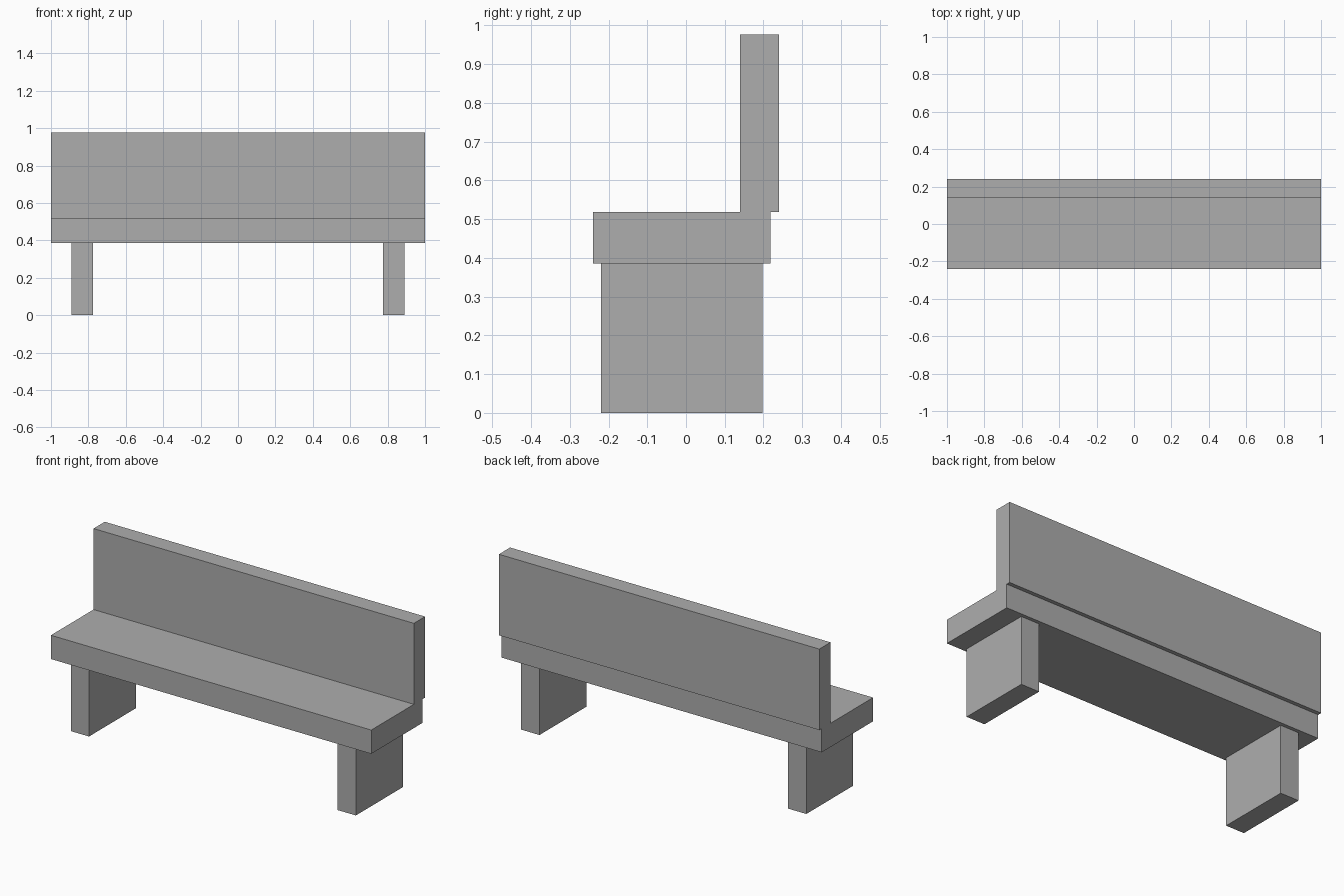
import bpy
from mathutils import Vector

cube = bpy.data.objects.get("Cube")
if cube:
    bpy.data.objects.remove(cube, do_unlink=True)

# Single plain grey
grey = bpy.data.materials.new("plain grey")
grey.use_nodes = True
colour = (0.42, 0.42, 0.42, 1)
grey.diffuse_color = colour
grey.node_tree.nodes["Principled BSDF"].inputs["Base Color"].default_value = colour


def box(name, low, high):
    """Add a box spanning two opposite corners."""
    low, high = Vector(low), Vector(high)
    bpy.ops.mesh.primitive_cube_add(size=1, location=(low + high) / 2)
    obj = bpy.context.object
    obj.name = name
    obj.scale = high - low
    bpy.ops.object.transform_apply(location=False, rotation=False, scale=True)
    obj.data.materials.append(grey)
    return obj


# Seat slab and upright backrest
box("seat", (-1, -0.24, 0.385), (1, 0.218, 0.519))
box("backrest", (-1, 0.14, 0.519), (1, 0.24, 0.976))

# Slab legs, one near each end
for side, x in (("right", -0.833), ("left", 0.833)):
    box(side + "_leg", (x - 0.057, -0.22, 0), (x + 0.057, 0.198, 0.385))
